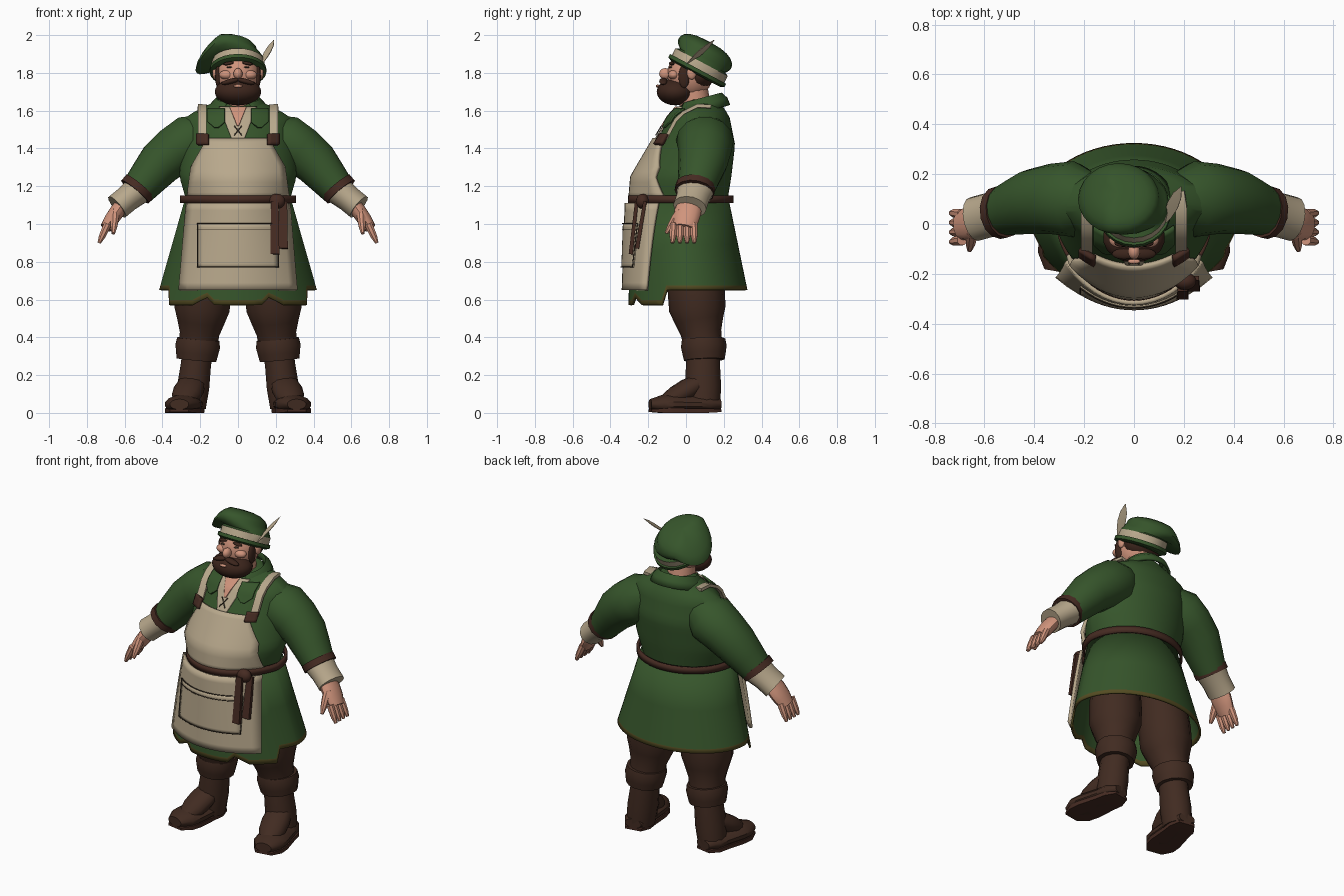
import bpy, bmesh
from math import sin, cos, pi, sqrt, radians
from mathutils import Vector, Matrix

cube = bpy.data.objects.get("Cube")
if cube:
    bpy.data.objects.remove(cube)


def material(name, *srgb):
    mat = bpy.data.materials.new(name)
    mat.use_nodes = True
    color = [((v / 255 + 0.055) / 1.055) ** 2.4 for v in srgb] + [1]
    mat.diffuse_color = color
    mat.node_tree.nodes["Principled BSDF"].inputs["Base Color"].default_value = color
    return mat


GREEN = material("green cloth", 54, 85, 43)
LINEN = material("linen", 184, 168, 140)
SKIN = material("skin", 208, 148, 124)
BOOT = material("boot brown", 65, 43, 33)
BELT = material("belt leather", 70, 43, 34)
HAIR = material("dark hair", 60, 37, 28)
TRIM = material("olive trim", 84, 76, 34)
DARK = material("dark stitch", 62, 52, 40)
parts = []


def grid(name, rows, mat, closed=True, cap=True, thick=0, accent=None, accent_row=None):
    """Skin a list of point rows; one strip of faces may take an accent material."""
    bm = bmesh.new()
    verts = [[bm.verts.new(p) for p in row] for row in rows]
    count = len(rows[0])
    for i, (low, high) in enumerate(zip(verts, verts[1:])):
        for j in range(count if closed else count - 1):
            k = (j + 1) % count
            face = bm.faces.new((low[j], low[k], high[k], high[j]))
            face.material_index = int(i == accent_row)
    if closed and cap:
        bm.faces.new(verts[0])
        bm.faces.new(verts[-1])
    bmesh.ops.recalc_face_normals(bm, faces=bm.faces)
    mesh = bpy.data.meshes.new(name)
    bm.to_mesh(mesh)
    bm.free()
    obj = bpy.data.objects.new(name, mesh)
    bpy.context.collection.objects.link(obj)
    mesh.materials.append(mat)
    if accent:
        mesh.materials.append(accent)
    if thick:
        solidify = obj.modifiers.new("thickness", "SOLIDIFY")
        solidify.thickness, solidify.offset = thick, 0
    parts.append(obj)


def along(path, t):
    """Point at fraction t of a polyline."""
    i = min(int(t * (len(path) - 1)), len(path) - 2)
    return Vector(path[i]).lerp(Vector(path[i + 1]), t * (len(path) - 1) - i)


def tube(name, path, radii, mat, flat=1, sides=14, ref=(0, 1, 0), mirror=1):
    """Elliptical tube with radii spread evenly along a path, kept above ground."""
    last = len(radii) - 1
    centers = [along(path, i / last) for i in range(last + 1)]
    rows = []
    for i, (center, radius) in enumerate(zip(centers, radii)):
        tangent = (centers[min(i + 1, last)] - centers[max(i - 1, 0)]).normalized()
        wide = Vector(ref).cross(tangent).normalized()
        deep = tangent.cross(wide) * flat
        row = []
        for k in range(sides):
            a = 2 * pi * (k + 0.5) / sides
            p = center + (wide * cos(a) + deep * sin(a)) * radius / cos(pi / sides)
            row.append((p.x * mirror, p.y, max(p.z, 0)))
        rows.append(row)
    grid(name, rows, mat)


def ball(name, center, size, mat, roll=0):
    bpy.ops.mesh.primitive_uv_sphere_add(segments=18, ring_count=12, location=center, rotation=(0, roll, 0))
    obj = bpy.context.object
    obj.name, obj.scale = name, size
    obj.data.materials.append(mat)
    parts.append(obj)


# Body profile: height, half width, front and back
BODY = [(.55, .44, -.3, .34), (1.13, .275, -.28, .22), (1.25, .31, -.27, .24),
        (1.42, .3, -.17, .26), (1.57, .28, -.08, .23), (1.66, .1, 0, .17)]
POINTED = 1.35  # makes the belly narrower towards the front


def body(z):
    for low, high in zip(BODY, BODY[1:]):
        if z <= high[0]:
            break
    t = (z - low[0]) / (high[0] - low[0])
    width, front, back = (a + (b - a) * t for a, b in zip(low[1:], high[1:]))
    return width, (front + back) / 2, (back - front) / 2


def on_body(a, z, off=0):
    width, middle, depth = body(z)
    reach = sin(a) if sin(a) > 0 else -abs(sin(a)) ** POINTED
    return ((width + off) * cos(a), middle + (depth + off) * reach, z)


def front_y(x, z, off=0):
    width, middle, depth = body(z)
    return middle - (depth + off) * sqrt(max(.02, 1 - (x / (width + off)) ** 2)) ** POINTED


def patch(name, outline, off, mat, thick=.008, middle=0, cols=14, steps=12):
    """Cloth panel on the body front; outline lists height and half width."""
    rows = []
    for i in range(steps + 1):
        z, half, _ = along([(*p, 0) for p in outline], i / steps)
        xs = [middle + half * (2 * j / cols - 1) for j in range(cols + 1)]
        rows.append([(x, front_y(x, z, off), z) for x in xs])
    grid(name, rows, mat, closed=False, thick=thick)


# Tunic and flared skirt with a notched, trimmed hem
WAIST, SHOULDER_TOP = BODY[1][0], BODY[-1][0]
angles = [2 * pi * k / 64 for k in range(64)]
heights = [WAIST + (SHOULDER_TOP - WAIST) * k / 16 for k in range(17)]
grid("tunic_body", [[on_body(a, z) for a in angles] for z in heights], GREEN)


def hem(a):
    if sin(a) > -.5:
        return .65
    return .57 + max(0, .05 - abs(abs(.42 * cos(a)) - .17))


grid("tunic_skirt", [[on_body(a, WAIST + (hem(a) - WAIST) * f) for a in angles] for f in (0, .5, .95, 1)],
     GREEN, cap=False, thick=.012, accent=TRIM, accent_row=2)
grid("belt", [[on_body(a, WAIST + dz, .02) for a in angles] for dz in (-.02, .02)], BELT, cap=False, thick=.015)

# Apron, pocket and stitching
patch("apron_bib", [(1.14, .265), (1.3, .245), (1.45, .16)], .016, LINEN, .02)
patch("apron_skirt", [(1.11, .27), (.65, .31)], .035, LINEN, .018)
patch("apron_pocket", [(1, .215), (.77, .215)], .046, LINEN)
for z in (.77, .97, 1):
    patch("pocket_seam", [(z, .215), (z + .004, .215)], .052, DARK, .004, steps=1)
for x in (-.215, .215):
    patch("pocket_side_seam", [(1, .002), (.77, .002)], .052, DARK, .004, x, cols=1)

# Belt knot and hanging ends
ball("belt_knot", (.205, front_y(.205, WAIST, .04), 1.12), (.045, .035, .04), BELT)
for x, low in ((.195, .84), (.24, .87)):
    tube("belt_end", [(x, front_y(x, z, .056), z) for z in (1.12, low)], [.02, .024], BELT, .45, 4)

# Shirt front, bare chest and lacing
patch("shirt_front", [(1.62, .1), (1.44, .03)], .01, LINEN)
patch("bare_chest", [(1.62, .045), (1.52, .005)], .018, SKIN)
for s in (-1, 1):
    tube("shirt_lace", [(x * s, front_y(0, z, .02), z) for x, z in ((-.02, 1.47), (.02, 1.52))], [.003] * 2, DARK)

# Collar, open at the front
rows = []
for radius, rise in ((.105, 0), (.115, .02), (.14, -.01), (.155, -.05)):
    arc = [radians(-58 + 296 * k / 28) for k in range(29)]
    rows.append([(radius * cos(a), .08 + .95 * radius * sin(a), 1.64 + rise + .25 * radius * sin(a)) for a in arc])
grid("collar", rows, GREEN, closed=False, thick=.014)

# Head and face, placed from the head centre
HEAD = Vector((0, .02, 1.79))


def feature(name, offset, size, mat, roll=0):
    ball(name, HEAD + Vector(offset), size, mat, roll)


tube("neck", [(0, .06, 1.56), HEAD], [.08, .08], SKIN)
feature("head", (0, 0, 0), (.115, .12, .13), SKIN)
feature("back_hair", (0, .05, 0), (.12, .08, .08), HAIR)
feature("beard", (0, -.075, -.09), (.125, .1, .072), HAIR)
feature("nose", (0, -.13, .005), (.024, .032, .03), SKIN)
feature("lower_lip", (0, -.17, -.06), (.025, .01, .008), SKIN)
for s in (-1, 1):
    feature("moustache", (.04 * s, -.14, -.035), (.05, .022, .014), HAIR, .25 * s)
    feature("sideburn", (.105 * s, -.03, -.01), (.016, .03, .06), HAIR)
    feature("cheek", (.06 * s, -.085, 0), (.04, .03, .025), SKIN)
    feature("eye", (.045 * s, -.102, .04), (.016, .01, .005), DARK)
    feature("eyebrow", (.05 * s, -.095, .06), (.03, .016, .009), HAIR, .15 * s)
    feature("ear", (.12 * s, .01, .01), (.016, .025, .035), SKIN)

# Tilted beret: rolled brim, linen band and a crown drooping to one side
tilt = Matrix.Translation((0, .05, 1.795)) @ Matrix.Rotation(radians(-28), 4, "X")


def hat_ring(z, radius, stretch, shift_x=0, shift_y=0, droop=0):
    ring = []
    for k in range(24):
        a = 2 * pi * k / 24
        p = tilt @ Vector((shift_x + radius * cos(a), shift_y + stretch * radius * sin(a), z))
        p.z -= droop * max(0, -p.x - .1)
        ring.append(p)
    return ring


rows = [hat_ring(z, r, 1.12) for z, r in ((0, .13), (.01, .15), (.03, .15), (.03, .14), (.07, .14))]
for k in range(8):
    a = .9 + .32 * k
    rows.append(hat_ring(.12 - .065 * cos(a), .165 * sin(a) ** .7, .97, -.06 * min(1, k / 2), -.003 * k, .7))
grid("beret", rows, GREEN, accent=LINEN, accent_row=3)
tube("feather", [(.12, 0, 1.84), (.19, .15, 1.975)], [.005, .018, .024, .02, .002], LINEN, .15, 6, (.7, 1, 0))

# Paired parts: straps, arms, hands, legs and boots
FOOT = [.05, .08, .082, .088, .094, .088, .05]
for s, side in ((1, "left_"), (-1, "right_")):
    strap = [(.19, front_y(.19, z, .016), z) for z in (1.45, 1.5, 1.55, 1.59)]
    strap += [(.19, .06, 1.625), (.18, .13, 1.62)]
    tube(side + "apron_strap", strap, [.023] * len(strap), LINEN, .4, 4, (0, 1, -1), s)
    patch(side + "strap_buckle", [(1.42, .03), (1.475, .03)], .034, BELT, .022, .187 * s, 4, 4)
    patch(side + "collar_flap", [(1.61, .045), (1.54, .045), (1.51, .01)], .02, GREEN, .012, .115 * s)

    shoulder, elbow, wrist = (.15, .1, 1.5), (.38, .1, 1.36), (.53, .05, 1.18)
    tube(side + "sleeve", [shoulder, elbow, wrist], [.09, .14, .13, .12, .105, .09], GREEN, 1.06, mirror=s)
    tube(side + "sleeve_band", [(.52, .05, 1.2), (.545, .045, 1.17)], [.094, .094], BELT, 1.1, mirror=s)
    tube(side + "shirt_cuff", [wrist, (.64, .02, 1.09)], [.078, .07, .07], LINEN, 1.25, mirror=s)
    tube(side + "palm", [(.61, .02, 1.11), (.7, -.01, .98)], [.035, .04, .038, .03], SKIN, 1.75, mirror=s)
    for i in range(4):
        y = .035 * i - .065
        tube(side + "finger", [(.69, y, 1), (.735, 1.1 * y, .9)], [.02, .019, .017, .009], SKIN, sides=8, mirror=s)
    tube(side + "thumb", [(.65, -.03, 1.07), (.66, -.105, .95)], [.022, .022, .018, .009], SKIN, sides=8, mirror=s)

    hip, knee, calf, heel = (.17, .04, .9), (.19, .06, .55), (.21, .09, .36), (.25, .09, .03)
    tube(side + "trouser_leg", [hip, knee, calf], [.13, .14, .148, .146, .125, .105, .1], BOOT, mirror=s)
    tube(side + "boot_cuff", [(.21, .093, .39), (.22, .097, .28)], [.112, .118, .112, .105], BOOT, mirror=s)
    tube(side + "boot_shaft", [calf, heel], [.08, .08, .085, .08], BOOT, 1.1, mirror=s)
    tube(side + "boot_instep", [(.245, .07, .16), (.29, -.12, .05)], [.07, .08, .075, .05], BOOT, .7, 12, (0, 0, 1), s)
    for name, lift, flat, sides, mat in (("boot_foot", .045, .55, 14, BOOT), ("boot_sole", .012, .14, 4, BELT)):
        tube(side + name, [(.245, .18, lift), (.31, -.19, lift)], FOOT, mat, flat, sides, (0, 0, 1), s)

# Smooth shading with crisp edges
bpy.ops.object.select_all(action="DESELECT")
for obj in parts:
    obj.select_set(True)
bpy.context.view_layer.objects.active = parts[0]
bpy.ops.object.shade_smooth_by_angle(angle=radians(40))
